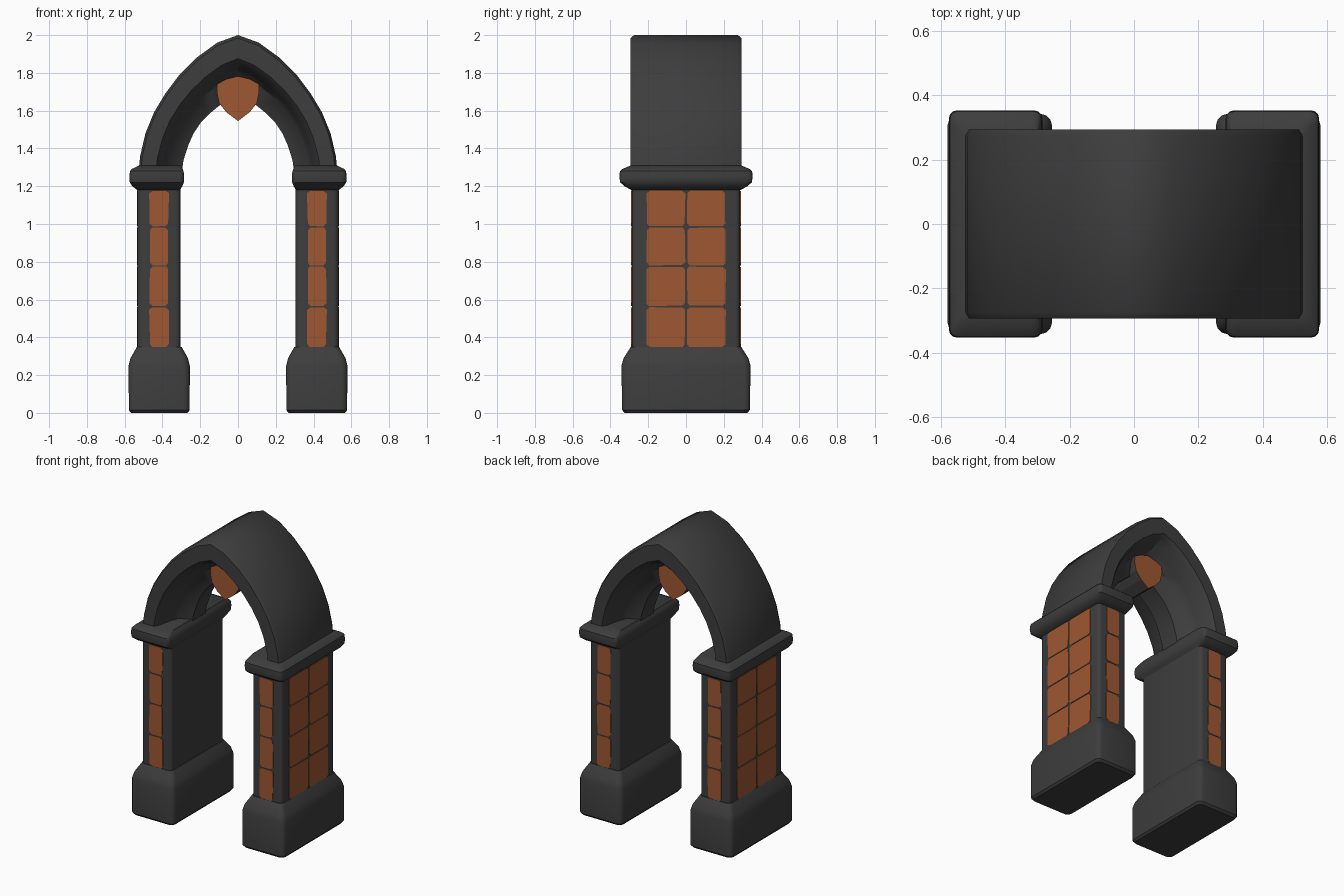
import bpy, bmesh, math, random

if "Cube" in bpy.data.objects:
    bpy.data.objects.remove(bpy.data.objects["Cube"])
random.seed(4)

def material(name, rgb):
    m = bpy.data.materials.new(name)
    m.diffuse_color = (*rgb, 1)
    m.use_nodes = True
    m.node_tree.nodes["Principled BSDF"].inputs["Base Color"].default_value = m.diffuse_color
    return m

STONE = material("dark_stone", (0.047, 0.047, 0.047))
BRICK = material("orange_brick", (0.34, 0.095, 0.032))

def finish(name, bm, mats, mirror=False, smooth=True, angle=35):
    bmesh.ops.recalc_face_normals(bm, faces=bm.faces)
    me = bpy.data.meshes.new(name)
    bm.to_mesh(me)
    bm.free()
    ob = bpy.data.objects.new(name, me)
    bpy.context.collection.objects.link(ob)
    for m in mats:
        me.materials.append(m)
    if mirror:
        ob.modifiers.new("mirror", 'MIRROR').use_clip = False
    if smooth:
        bpy.ops.object.select_all(action='DESELECT')
        ob.select_set(True)
        bpy.context.view_layer.objects.active = ob
        bpy.ops.object.shade_smooth_by_angle(angle=math.radians(angle))
    return ob

def loft(bm, rings, closed=True):
    """Skin a list of equal-length point rings and cap both ends."""
    vs = [[bm.verts.new(p) for p in r] for r in rings]
    n = len(vs[0])
    for a, b in zip(vs, vs[1:]):
        for i in range(n):
            j = (i + 1) % n
            bm.faces.new((a[i], a[j], b[j], b[i]))
    bm.faces.new(vs[0])
    bm.faces.new(vs[-1])

def stack(name, rings):
    """Rounded rectangular block from (centre x, half x, half y, corner, z)."""
    bm = bmesh.new()
    out = []
    for cx, hx, hy, r, z in rings:
        ring = []
        for k, (sx, sy) in enumerate(((1, 1), (-1, 1), (-1, -1), (1, -1))):
            for s in range(4):
                a = math.pi / 2 * (k + s / 3)
                ring.append((cx + sx * (hx - r) + r * math.cos(a),
                             sy * (hy - r) + r * math.sin(a), z))
        out.append(ring)
    loft(bm, out)
    return finish(name, bm, [STONE], mirror=True)

# Pillars: plinth, shaft, capital
stack("plinth", [(.417, .15, .325, .03, 0), (.417, .161, .338, .03, .015),
                 (.417, .162, .342, .035, .25), (.417, .152, .33, .035, .29),
                 (.417, .118, .292, .03, .35)])
stack("shaft", [(.418, .113, .287, .025, .3), (.418, .113, .287, .025, 1.22)])
stack("capital", [(.42, .114, .29, .025, 1.18), (.427, .132, .325, .025, 1.2),
                  (.43, .143, .348, .025, 1.22), (.43, .145, .353, .025, 1.25),
                  (.43, .142, .35, .025, 1.28), (.427, .134, .335, .025, 1.292),
                  (.412, .112, .292, .025, 1.31)])

# Brick plates on the front, back and outer faces of the shafts
ROWS = [.345, .563, .778, .985, 1.18]

def plate(bm, to_world, u0, u1, z0, z1):
    c = .014
    pts = [(u0 + c, z0), (u1 - c, z0), (u1, z0 + c), (u1, z1 - c),
           (u1 - c, z1), (u0 + c, z1), (u0, z1 - c), (u0, z0 + c)]
    pts = [(u + random.uniform(-.003, .003), z + random.uniform(-.002, .002)) for u, z in pts]
    loft(bm, [[to_world(u, z, d) for u, z in pts] for d in (-.004, .004)])

bm = bmesh.new()
for z0, z1 in zip(ROWS, ROWS[1:]):
    z0, z1 = z0 + .004, z1 - .004
    for s in (-1, 1):
        plate(bm, lambda u, z, d: (u, s * (.287 + d), z), .368, .468, z0, z1)
        a, b = sorted((s * .006, s * .208))
        plate(bm, lambda u, z, d: (.531 + d, u, z), a, b, z0, z1)
finish("brick_panels", bm, [BRICK], mirror=True, smooth=False)

# Pointed arch: moulded section swept between the outer and inner curves
OUTER = [(.53, 1.24), (.518, 1.36), (.49, 1.48), (.445, 1.59), (.385, 1.69),
         (.31, 1.79), (.22, 1.88), (.11, 1.96), (0, 2.0)]
INNER = [(.303, 1.24), (.288, 1.34), (.262, 1.42), (.235, 1.48), (.195, 1.54),
         (.15, 1.585), (.105, 1.622), (.055, 1.66), (0, 1.69)]
HALF = [(0, .275), (.05, .294), (.40, .294), (.47, .272), (.57, .17), (.66, .115), (1, .07)]
SECTION = [(w, -y) for w, y in HALF] + [(w, y) for w, y in reversed(HALF)]
pairs = list(zip(OUTER, INNER))
path = [(1, o, i) for o, i in pairs] + [(-1, o, i) for o, i in reversed(pairs[:-1])]
bm = bmesh.new()
loft(bm, [[(s * (o[0] + (i[0] - o[0]) * w), y, o[1] + (i[1] - o[1]) * w)
           for w, y in SECTION] for s, o, i in path])
finish("pointed_arch", bm, [STONE], angle=40)

# Shield keystone: dark sides, orange front and back
SHIELD = [(0, 1.545), (.06, 1.59), (.1, 1.64), (.112, 1.70), (.11, 1.742), (.06, 1.768), (0, 1.783)]
outline = SHIELD + [(-x, z) for x, z in reversed(SHIELD[1:-1])]
bm = bmesh.new()
loft(bm, [[(x, y, z) for x, z in outline] for y in (-.14, .14)])
bm.normal_update()
for f in bm.faces:
    f.material_index = 1 if abs(f.normal.y) > .9 else 0
finish("shield_keystone", bm, [STONE, BRICK], smooth=False)
